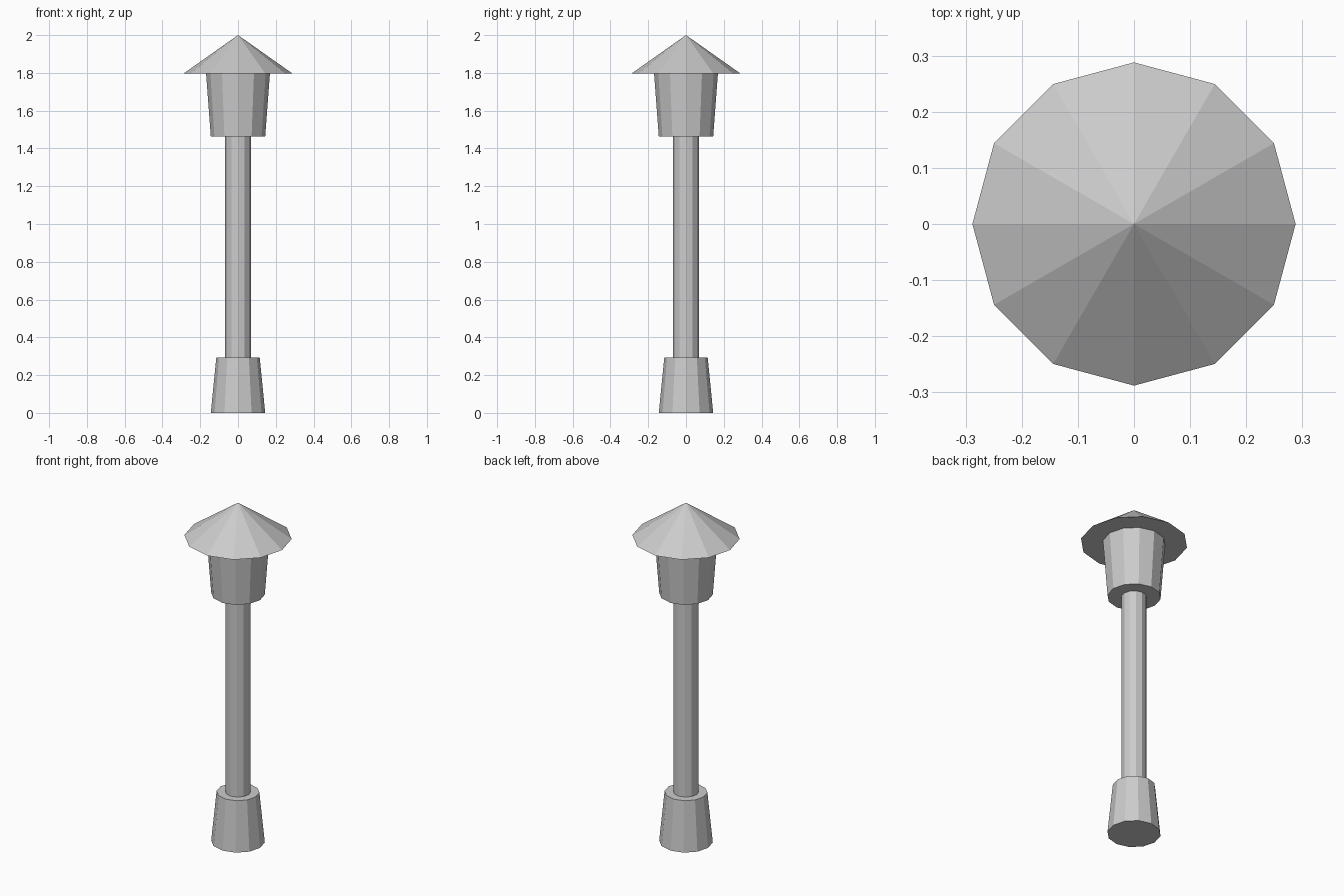
import bpy
import bmesh
from mathutils import Matrix

if "Cube" in bpy.data.objects:
    bpy.data.objects.remove(bpy.data.objects["Cube"])

SIDES = 12


def tapered(name, r_bottom, r_top, z0, z1):
    """Flat-shaded 12-sided cone or frustum with corners on the x and y axes."""
    bm = bmesh.new()
    bmesh.ops.create_cone(
        bm, cap_ends=True, segments=SIDES, radius1=r_bottom, radius2=r_top,
        depth=z1 - z0, matrix=Matrix.Translation((0, 0, (z0 + z1) / 2)))
    bmesh.ops.remove_doubles(bm, verts=bm.verts, dist=1e-5)
    mesh = bpy.data.meshes.new(name)
    bm.to_mesh(mesh)
    bm.free()
    obj = bpy.data.objects.new(name, mesh)
    bpy.context.collection.objects.link(obj)
    return obj


# Foot, post, lamp housing and conical roof, stacked from the ground up
tapered("base", 0.144, 0.115, 0.0, 0.293)
tapered("post", 0.068, 0.068, 0.293, 1.463)
tapered("lantern", 0.144, 0.169, 1.463, 1.797)
tapered("roof", 0.288, 0.0, 1.797, 2.0)
